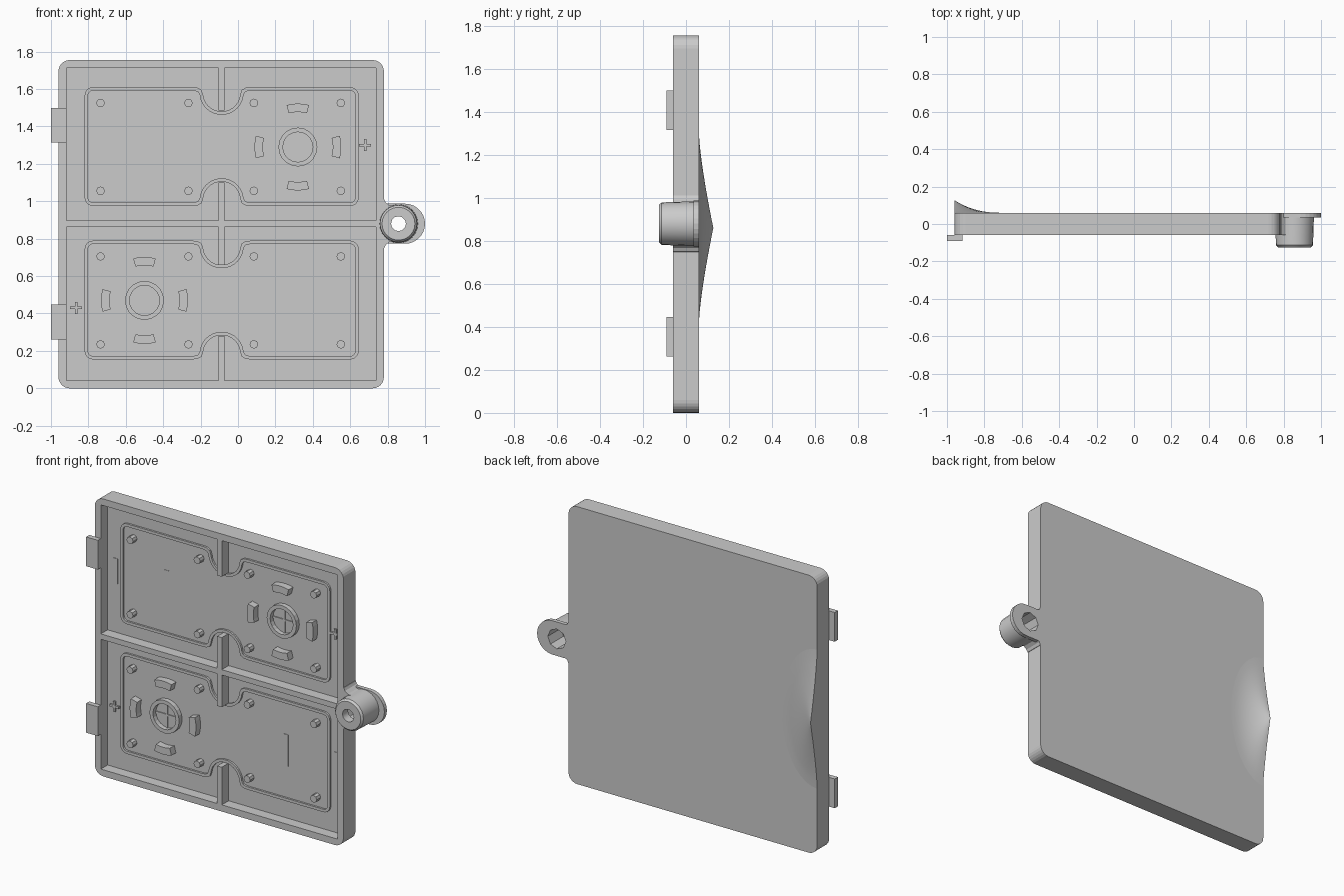
import bpy, bmesh
from math import sin, cos, pi, radians

if "Cube" in bpy.data.objects:
    bpy.data.objects.remove(bpy.data.objects["Cube"])

FRONT, BACK, FLOOR = -0.06, 0.06, 0.008
CX, CZ = -0.0875, 0.878


def make(name, verts, faces, smooth=False):
    me = bpy.data.meshes.new(name)
    me.from_pydata(verts, [], faces)
    bm = bmesh.new()
    bm.from_mesh(me)
    bmesh.ops.recalc_face_normals(bm, faces=bm.faces)
    bm.to_mesh(me)
    bm.free()
    ob = bpy.data.objects.new(name, me)
    bpy.context.collection.objects.link(ob)
    if smooth:
        activate(ob)
        bpy.ops.object.shade_smooth_by_angle(angle=radians(35))
    return ob


def activate(ob):
    bpy.ops.object.select_all(action='DESELECT')
    ob.select_set(True)
    bpy.context.view_layer.objects.active = ob


def prism(name, pts, y0, y1, smooth=False):
    n = len(pts)
    v = [(x, y, z) for y in (y0, y1) for x, z in pts]
    f = [(i, (i + 1) % n, n + (i + 1) % n, n + i) for i in range(n)]
    f += [tuple(range(n)), tuple(range(n, 2 * n))]
    return make(name, v, f, smooth)


def ribbon(name, outer, inner, y0, y1):
    n = len(outer)
    v = [(x, y, z) for y, loop in ((y0, outer), (y0, inner), (y1, inner), (y1, outer)) for x, z in loop]
    f = [(k * n + i, k * n + (i + 1) % n, (k + 1) % 4 * n + (i + 1) % n, (k + 1) % 4 * n + i)
         for k in range(4) for i in range(n)]
    return make(name, v, f)


def box(name, x0, x1, y0, y1, z0, z1):
    return prism(name, [(x0, z0), (x1, z0), (x1, z1), (x0, z1)], y0, y1)


def arc(cx, cz, r, a0, a1, n):
    return [(cx + r * cos(radians(a0 + (a1 - a0) * i / n)),
             cz + r * sin(radians(a0 + (a1 - a0) * i / n))) for i in range(n + 1)]


def circle(cx, cz, r, n):
    return arc(cx, cz, r, 0, 360, n)[:-1]


def cut(ob, cutter):
    m = ob.modifiers.new("cut", 'BOOLEAN')
    m.operation, m.object, m.solver = 'DIFFERENCE', cutter, 'EXACT'
    activate(ob)
    bpy.ops.object.modifier_apply(modifier=m.name)
    bpy.data.objects.remove(cutter)


# tray: rounded slab hollowed from the front
r = 0.06
outline = (arc(0.78 - r, 1.755 - r, r, 0, 90, 6) + arc(-0.96 + r, 1.755 - r, r, 90, 180, 6)
           + arc(-0.96 + r, r, r, 180, 270, 6) + arc(0.78 - r, r, r, 270, 360, 6))
tray = prism("door_tray", outline, FRONT, BACK)
cut(tray, box("cavity_cutter", -0.918, 0.738, -0.2, FLOOR, 0.042, 1.713))

# dividing ribs
box("horizontal_rib", -0.925, 0.745, FRONT, FLOOR + 0.01, 0.863, 0.897)
for z0, z1 in ((1.485, 1.72), (0.89, 1.10), (0.66, 0.87), (0.035, 0.28)):
    box("vertical_rib", CX - 0.016, CX + 0.016, FRONT, FLOOR + 0.01, z0, z1)


# raised seal outline with notches, built from one mirrored quarter
def seal_loop(cz, d):
    q = arc(0, 0.2875, 0.1 + d, -80, -5, 6)
    q += [(0.108 + d, 0.303 - d * 0.6), (0.13 + d * 0.6, 0.3155 - d), (0.16, 0.3175 - d)]
    q += arc(0.6875, 0.2725, 0.045 - d, 90, 0, 5)
    right = q + [(x, -z) for x, z in reversed(q)]
    full = right + [(-x, -z) for x, z in right]
    return [(CX + x, cz + z) for x, z in full]


for cz in (1.2925, 0.472):
    ribbon("seal_outline", seal_loop(cz, 0), seal_loop(cz, 0.018), FLOOR - 0.012, FLOOR + 0.005)
    for x in (-0.735, -0.265, 0.085, 0.55):
        for dz in (-0.235, 0.235):
            prism("locating_peg", circle(x, cz - 0.002 + dz, 0.023, 8), FLOOR - 0.04, FLOOR + 0.005)


# plus shaped bar pair
def cross(name, x, z, a, w, h):
    pts = [(w, w), (w, a), (-w, a), (-w, w), (-a, w), (-a, -w),
           (-w, -w), (-w, -a), (w, -a), (w, -w), (a, -w), (a, w)]
    prism(name, [(x + i, z + j) for i, j in pts], FLOOR - h, FLOOR + 0.005)


# spring seats: ring, inner cross and four curved stops; low contact bars opposite
for x, z, s in ((0.32, 1.29, 1), (-0.50, 0.47, -1)):
    ribbon("spring_ring", circle(x, z, 0.104, 20), circle(x, z, 0.08, 20), FLOOR - 0.03, FLOOR + 0.005)
    cross("spring_cross", x, z, 0.083, 0.006, 0.006)
    for a in (0, 90, 180, 270):
        stop = arc(x, z, 0.232, a - 15, a + 15, 5) + arc(x, z, 0.187, a + 15, a - 15, 5)
        prism("curved_stop", stop, FLOOR - 0.045, FLOOR + 0.005)
    cross("polarity_cross", 0.68 if s > 0 else -0.865, 1.30 if s > 0 else 0.43, 0.032, 0.007, 0.012)
    for px, w, h in ((-0.505, 0.017, 0.10), (-0.86, 0.014, 0.08)):
        bx = CX + s * (px - CX)
        bz = CZ + s * (1.285 - CZ)
        box("contact_bar", bx - w, bx + w, FLOOR - 0.003, FLOOR + 0.005, bz - h, bz + h)

# hinge tabs on the left edge
for z0 in (1.315, 0.262):
    box("hinge_tab", -1.0, -0.918, -0.09, -0.058, z0, z0 + 0.185)

# screw lug: boss, back flange, edge web, with stepped hole
LX, LZ = 0.858, 0.88
n = 24
prof = [(0.088, -0.125), (0.099, -0.113), (0.104, 0.04), (0.104, 0.06)]
verts = [(LX + rr * cos(2 * pi * i / n), y, LZ + rr * sin(2 * pi * i / n)) for rr, y in prof for i in range(n)]
faces = [(k * n + i, k * n + (i + 1) % n, (k + 1) * n + (i + 1) % n, (k + 1) * n + i)
         for k in range(3) for i in range(n)]
faces += [tuple(range(n)), tuple(range(3 * n, 4 * n))]
boss = make("screw_boss", verts, faces)
flange = prism("lug_flange", [(0.77, LZ + 0.107)] + arc(0.893, LZ, 0.107, 90, -90, 14) + [(0.77, LZ - 0.107)],
               0.035, BACK)
half = [(0.765, 0.135), (0.782, 0.13), (0.79, 0.113), (0.81, 0.098), (0.84, 0.095)]
web = prism("lug_web", [(x, LZ + z) for x, z in half] + [(x, LZ - z) for x, z in reversed(half)], FRONT, BACK)
for part in (boss, flange, web):
    cut(part, prism("hole_cutter", circle(LX, LZ, 0.04, 12), -0.3, 0.3))
    cut(part, prism("counterbore_cutter", circle(LX + 0.004, LZ, 0.063, 8), -0.07, 0.3))
activate(boss)
bpy.ops.object.shade_smooth_by_angle(angle=radians(35))

# finger grip: concave swelling rising to the left edge on the back
RINGS, SEG = 10, 20
verts, faces = [(-0.96, 0.127, 0.86)], []
for k in range(1, RINGS + 1):
    t = k / RINGS
    for i in range(SEG + 1):
        a = -pi / 2 + pi * i / SEG
        p = 1.35 + 1.0 * cos(a) ** 2
        verts.append((-0.96 + 0.25 * t * cos(a), BACK + 0.067 * (1 - t) ** p, 0.86 + 0.44 * t * sin(a)))
W = SEG + 1
faces += [(0, 1 + i, 2 + i) for i in range(SEG)]
for k in range(RINGS - 1):
    b = 1 + k * W
    faces += [(b + i, b + i + 1, b + W + i + 1, b + W + i) for i in range(SEG)]
last = 1 + (RINGS - 1) * W
faces.append(tuple(range(last, last + W)))
faces.append(tuple([1 + k * W for k in range(RINGS - 1, -1, -1)] + [0] + [1 + k * W + SEG for k in range(RINGS)]))
make("finger_grip", verts, faces, True)
